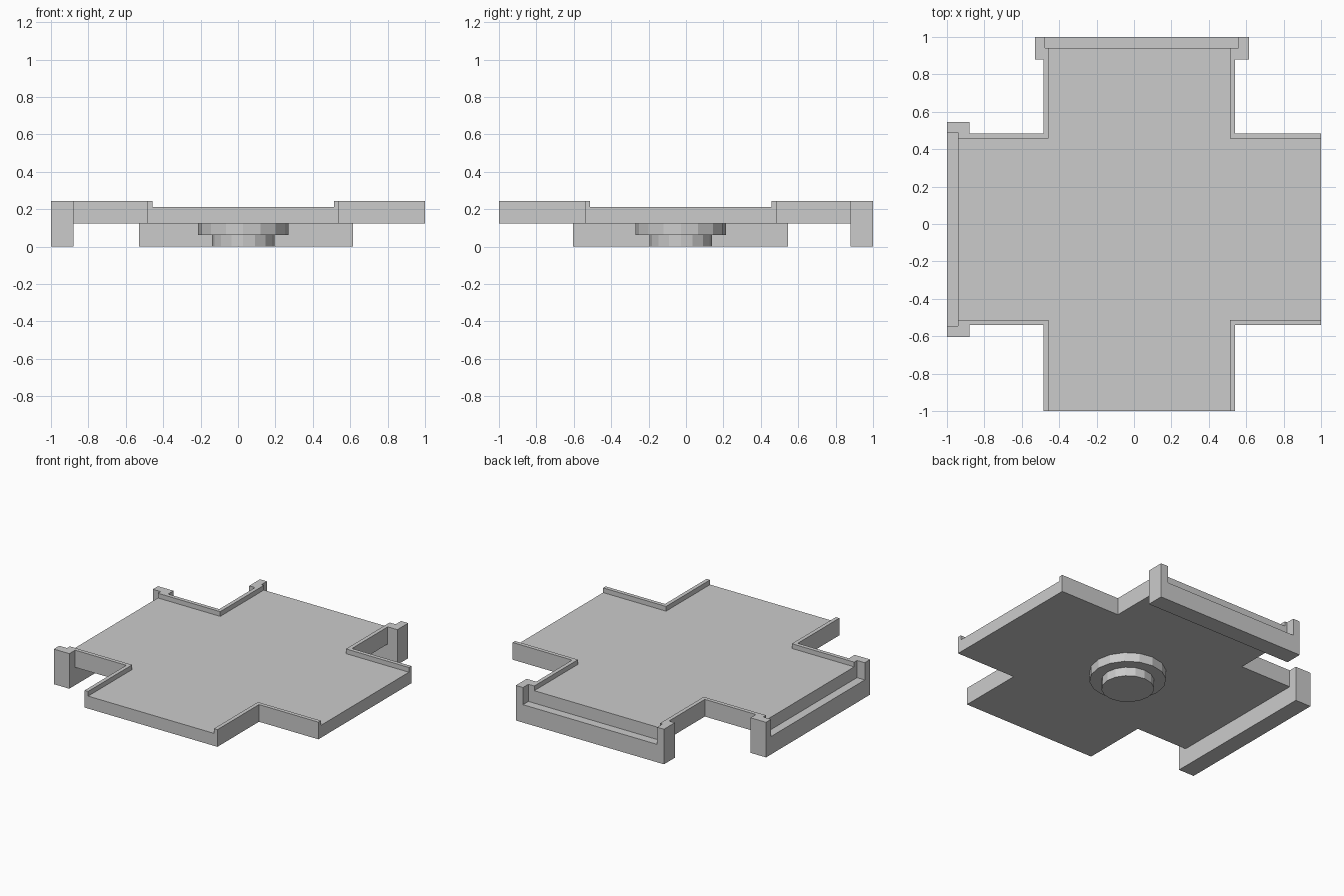
import bpy, bmesh
from mathutils import Matrix

if "Cube" in bpy.data.objects:
    bpy.data.objects.remove(bpy.data.objects["Cube"])

CX, CY = 0.028, -0.028            # centre of the cross and the stud
Z_BAR, Z_FLOOR, Z_TOP = 0.125, 0.212, 0.245


def prism(name, pts, z0, z1):
    """Extrude a plan outline from z0 to z1."""
    bm = bmesh.new()
    face = bm.faces.new([bm.verts.new((x, y, z0)) for x, y in pts])
    ext = bmesh.ops.extrude_face_region(bm, geom=[face])
    top = [v for v in ext["geom"] if isinstance(v, bmesh.types.BMVert)]
    bmesh.ops.translate(bm, verts=top, vec=(0, 0, z1 - z0))
    bmesh.ops.recalc_face_normals(bm, faces=bm.faces)
    mesh = bpy.data.meshes.new(name)
    bm.to_mesh(mesh)
    bm.free()
    ob = bpy.data.objects.new(name, mesh)
    bpy.context.collection.objects.link(ob)
    return ob


def cut(ob, cutter):
    """Subtract the cutter, then remove it."""
    cutter.hide_render = True
    mod = ob.modifiers.new("cut", "BOOLEAN")
    mod.operation, mod.solver, mod.object = "DIFFERENCE", "EXACT", cutter
    bpy.context.view_layer.objects.active = ob
    bpy.ops.object.modifier_apply(modifier=mod.name)
    bpy.data.objects.remove(cutter)


def cross(half, left, right, front, back):
    x0, x1, y0, y1 = CX - half, CX + half, CY - half, CY + half
    return [(x0, front), (x1, front), (x1, y0), (right, y0),
            (right, y1), (x1, y1), (x1, back), (x0, back),
            (x0, y1), (left, y1), (left, y0), (x0, y0)]


# cross plate, recessed so a thin rim remains around the inner corners
plate = prism("cross_plate", cross(0.513, -0.94, 1, -1, 0.94), Z_BAR, Z_TOP)
cut(plate, prism("recess_cutter", cross(0.486, -1.2, 1.2, -1.2, 1.2), Z_FLOOR, 0.5))


def clip(name, to_xy, outer, plate_edge, notch):
    """Connector bar with two end posts; t runs along it, d outward."""
    (a, b), (p, q), (m, n) = outer, plate_edge, notch
    body = [(a, 0.88), (b, 0.88), (b, 1), (a, 1)]
    gap = [(p, 0.8), (q, 0.8), (q, 0.94), (n, 0.94),
           (n, 1.2), (m, 1.2), (m, 0.94), (p, 0.94)]
    ob = prism(name, [to_xy(t, d) for t, d in body], 0, Z_TOP)
    cut(ob, prism(name + "_cutter", [to_xy(t, d) for t, d in gap], Z_BAR, 0.5))


# connector clips on the back and left arms
clip("back_clip", lambda t, d: (t, d), (-0.53, 0.615), (-0.485, 0.541), (-0.477, 0.56))
clip("left_clip", lambda t, d: (-d, t), (-0.605, 0.545), (-0.541, 0.485), (-0.545, 0.488))

# stepped round stud under the centre
for name, r, z0, z1 in (("stud_upper", 0.243, 0.062, Z_BAR),
                        ("stud_lower", 0.167, 0.0, 0.062)):
    bm = bmesh.new()
    bmesh.ops.create_cone(bm, cap_ends=True, segments=16, radius1=r, radius2=r,
                          depth=z1 - z0,
                          matrix=Matrix.Translation((CX, CY, (z0 + z1) / 2)))
    mesh = bpy.data.meshes.new(name)
    bm.to_mesh(mesh)
    bm.free()
    bpy.context.collection.objects.link(bpy.data.objects.new(name, mesh))
